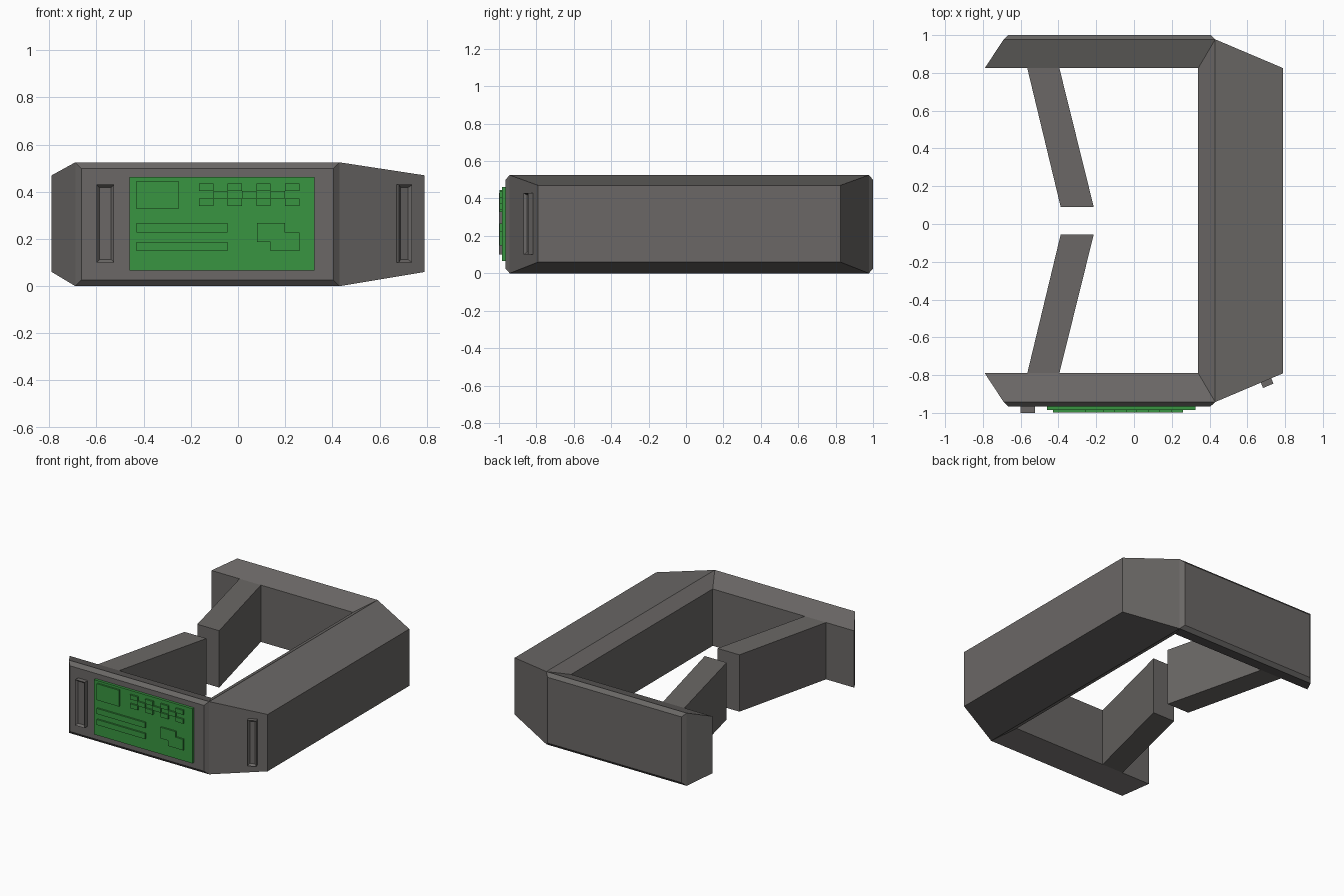
import bpy, bmesh, math
from mathutils import Matrix, Vector

if "Cube" in bpy.data.objects:
    bpy.data.objects.remove(bpy.data.objects["Cube"], do_unlink=True)


def material(name, rgb):
    m = bpy.data.materials.new(name)
    m.use_nodes = True
    m.diffuse_color = (*rgb, 1)
    m.node_tree.nodes["Principled BSDF"].inputs["Base Color"].default_value = (*rgb, 1)
    return m


GREY = material("warm grey", (0.145, 0.137, 0.132))
GREEN = material("circuit green", (0.04, 0.30, 0.052))
MID_Y = 0.0175          # the frame mirrors about this line
Z_LOW, Z_HIGH, Z_TOP = 0.06, 0.47, 0.525


def finish(name, bm, mat):
    bmesh.ops.recalc_face_normals(bm, faces=bm.faces)
    mesh = bpy.data.meshes.new(name)
    bm.to_mesh(mesh)
    bm.free()
    mesh.materials.append(mat)
    obj = bpy.data.objects.new(name, mesh)
    bpy.context.collection.objects.link(obj)
    return obj


def prism(bm, points, vector):
    """Extrude a flat outline along a vector."""
    face = bm.faces.new([bm.verts.new(p) for p in points])
    new = bmesh.ops.extrude_face_region(bm, geom=[face], use_keep_orig=True)["geom"]
    bmesh.ops.translate(bm, vec=vector, verts=[v for v in new if isinstance(v, bmesh.types.BMVert)])


def front_plate(bm, outline, y_back, y_front):
    prism(bm, [(x, y_back, z) for x, z in outline], (0, y_front - y_back, 0))


def rect(x0, x1, z0, z1):
    return [(x0, z0), (x1, z0), (x1, z1), (x0, z1)]


# C-shaped frame: low inner rim, high ridge, and a sloping outer side bar
bm = bmesh.new()


def rail(x, half_y, z0, z1):
    return [bm.verts.new((x, MID_Y + half_y, z)) for z in (z0, z1)]


def wall(a, b):
    return bm.faces.new((a[0], b[0], b[1], a[1]))


inner = [rail(x, y, Z_LOW, Z_HIGH) for x, y in
         ((-0.79, -0.8075), (0.34, -0.8075), (0.34, 0.8075), (-0.79, 0.8075))]
ridge = [rail(x, y, 0, Z_TOP) for x, y in
         ((-0.69, -0.96), (0.43, -0.96), (0.43, 0.96), (-0.69, 0.96))]
outer = [rail(0.79, y, Z_LOW, Z_HIGH) for y in (-0.8075, 0.8075)]
for i in range(3):
    wall(inner[i], inner[i + 1])
    for k in (0, 1):
        bm.faces.new((inner[i][k], inner[i + 1][k], ridge[i + 1][k], ridge[i][k]))
for k in (0, 1):
    bm.faces.new((ridge[1][k], outer[0][k], outer[1][k], ridge[2][k]))
for a, b in ((inner[0], ridge[0]), (inner[3], ridge[3]), (ridge[1], outer[0]),
             (outer[0], outer[1]), (outer[1], ridge[2])):
    wall(a, b)
panels = [wall(ridge[0], ridge[1]), wall(ridge[2], ridge[3])]
bmesh.ops.recalc_face_normals(bm, faces=bm.faces)
bmesh.ops.inset_individual(bm, faces=panels, thickness=0.036, depth=0.0235)
finish("frame", bm, GREY)

# Two slanted struts reaching in from the arms
for name, side in (("front_strut", -1), ("back_strut", 1)):
    bm = bmesh.new()
    prism(bm, [(x, MID_Y + side * y, Z_LOW) for x, y in
               ((-0.565, 0.8075), (-0.395, 0.8075), (-0.213, 0.0725), (-0.388, 0.0725))],
          (0, 0, Z_HIGH - Z_LOW))
    finish(name, bm, GREY)


# Slotted ports: a raised block with a sunken slot in its front face
def port(name, location, angle, width, depth):
    bm = bmesh.new()
    bmesh.ops.create_cube(bm, size=1, matrix=Matrix.Diagonal((width, depth, 0.33, 1)))
    face = min(bm.faces, key=lambda f: f.calc_center_median().y)
    bmesh.ops.inset_individual(bm, faces=[face], thickness=0.018, depth=0)
    bmesh.ops.translate(bm, verts=face.verts, vec=(0, 0.015, 0))
    obj = finish(name, bm, GREY)
    obj.location = location
    obj.rotation_euler.z = angle


port("front_port", (-0.5625, -0.98, 0.265), 0, 0.075, 0.04)
port("corner_port", (0.703, -0.838, 0.265), math.atan2(0.1525, 0.36), 0.06, 0.04)

# Circuit board on the front
bm = bmesh.new()
front_plate(bm, rect(-0.46, 0.325, 0.067, 0.462), -0.96, -0.985)
finish("circuit_board", bm, GREEN)

# Raised components on the board
bm = bmesh.new()
shapes = [rect(-0.43, -0.253, 0.327, 0.445),
          rect(-0.43, -0.045, 0.227, 0.267),
          rect(-0.43, -0.045, 0.148, 0.187),
          [(0.08, 0.187), (0.138, 0.187), (0.138, 0.148), (0.26, 0.148),
           (0.26, 0.227), (0.2, 0.227), (0.2, 0.267), (0.08, 0.267)]]
for i in range(7):      # checkered cluster
    x = -0.165 + i * 0.0607
    rows = (0.34, 0.404) if i % 2 == 0 else (0.372,)
    shapes += [rect(x, x + 0.0607, z, z + 0.032) for z in rows]
for s in shapes:
    front_plate(bm, s, -0.98, -0.997)
finish("board_components", bm, GREEN)
